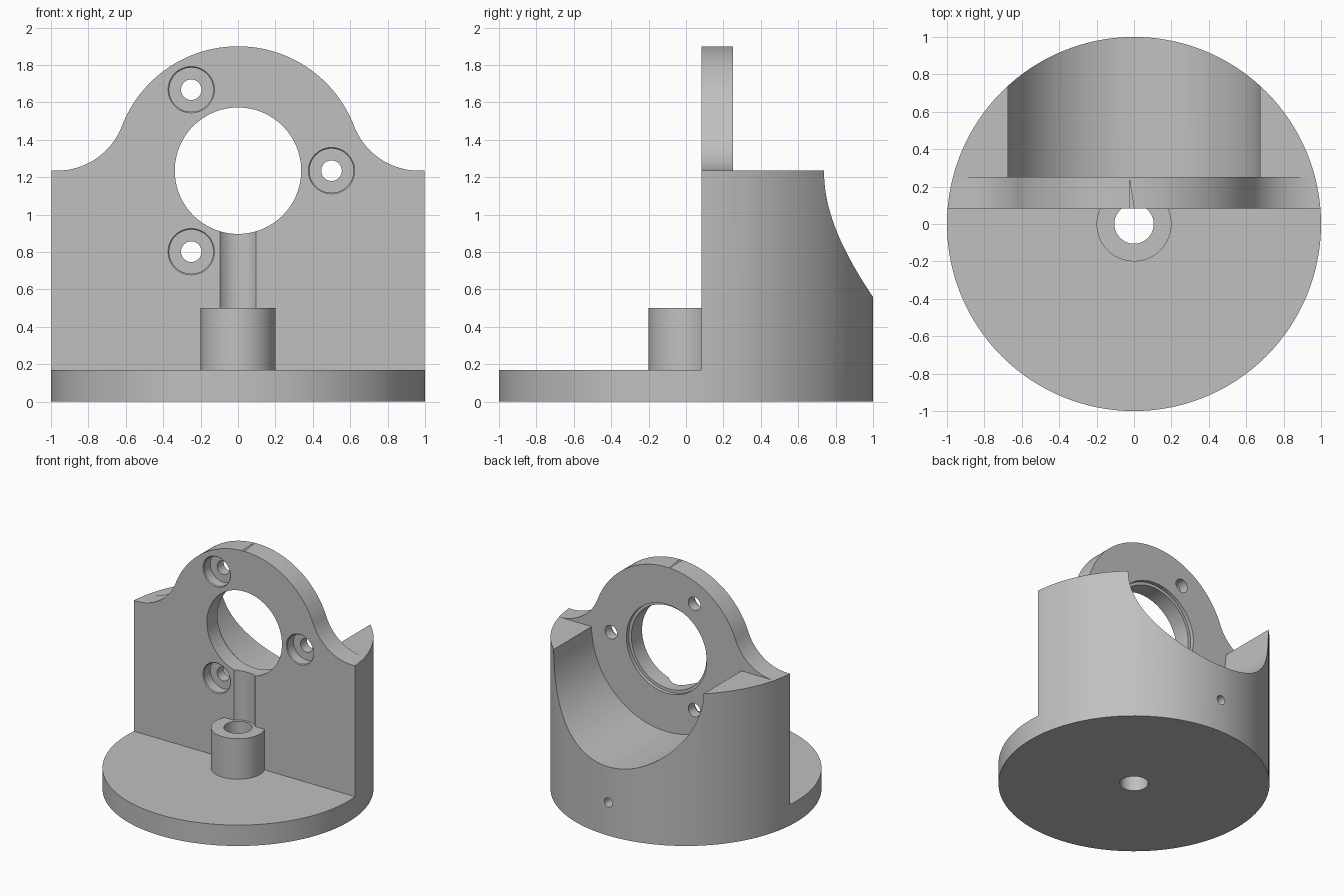
import bpy, bmesh, math
from mathutils import Matrix, Vector

if "Cube" in bpy.data.objects:
    bpy.data.objects.remove(bpy.data.objects["Cube"], do_unlink=True)

AXIS_Z = 1.235            # height of the main bore
FRONT, BACK = 0.083, 0.25  # faces of the mounting plate

grey = bpy.data.materials.new("plain grey")
grey.use_nodes = True
colour = (0.53, 0.53, 0.53, 1)
grey.diffuse_color = colour
grey.node_tree.nodes["Principled BSDF"].inputs["Base Color"].default_value = colour


def finish(bm, name):
    bmesh.ops.recalc_face_normals(bm, faces=bm.faces[:])
    mesh = bpy.data.meshes.new(name)
    bm.to_mesh(mesh)
    bm.free()
    mesh.materials.append(grey)
    obj = bpy.data.objects.new(name, mesh)
    bpy.context.collection.objects.link(obj)
    return obj


def rod(name, start, end, radius, end_radius=None, sides=64):
    """Cylinder or cone between two points."""
    a, b = Vector(start), Vector(end)
    d = b - a
    turn = Matrix.Rotation(-math.pi / 2, 4, "X") if abs(d.y) > abs(d.z) else Matrix()
    bm = bmesh.new()
    bmesh.ops.create_cone(bm, cap_ends=True, segments=sides, radius1=radius,
                          radius2=end_radius or radius, depth=d.length,
                          matrix=Matrix.Translation((a + b) / 2) @ turn)
    return finish(bm, name)


def box(name, low, high):
    low, high = Vector(low), Vector(high)
    bm = bmesh.new()
    bmesh.ops.create_cube(bm, size=1, matrix=Matrix.Translation((low + high) / 2)
                          @ Matrix.Diagonal((*(high - low), 1)))
    return finish(bm, name)


def combine(target, other, operation="DIFFERENCE"):
    mod = target.modifiers.new("shape", "BOOLEAN")
    mod.object, mod.operation, mod.solver = other, operation, "EXACT"
    bpy.context.view_layer.objects.active = target
    bpy.ops.object.modifier_apply(modifier=mod.name)
    bpy.data.objects.remove(other, do_unlink=True)


def silhouette():
    """Round head with concave fillets running out to flat shoulders."""
    head, run = 0.665, 0.968
    fillet = (run ** 2 - head ** 2) / (2 * head)
    touch = math.atan2(fillet, run)
    half = [(1.2, -0.2), (1.2, AXIS_Z)]
    for i in range(25):
        a = -math.pi / 2 - (math.pi / 2 - touch) * i / 24
        half.append((run + fillet * math.cos(a), AXIS_Z + fillet + fillet * math.sin(a)))
    for i in range(1, 33):
        a = touch + (math.pi / 2 - touch) * i / 32
        half.append((head * math.cos(a), AXIS_Z + head * math.sin(a)))
    outline = half + [(-x, z) for x, z in reversed(half[:-1])]
    bm = bmesh.new()
    face = bm.faces.new([bm.verts.new((x, -1.2, z)) for x, z in outline])
    out = bmesh.ops.extrude_face_region(bm, geom=[face])
    bmesh.ops.translate(bm, vec=(0, 2.4, 0),
                        verts=[v for v in out["geom"] if isinstance(v, bmesh.types.BMVert)])
    return finish(bm, "silhouette")


# Round base and half-round body with its upright plate
mount = rod("motor_mount", (0, 0, 0), (0, 0, 2), 1, sides=128)
combine(mount, silhouette(), "INTERSECT")
combine(mount, box("front_space", (-1.2, -1.2, 0.17), (1.2, FRONT, 2.2)))
combine(mount, box("back_space", (-1.2, BACK, AXIS_Z), (1.2, 1.2, 2.2)))
combine(mount, rod("cradle", (0, BACK, AXIS_Z), (0, 1.2, AXIS_Z), 0.675, sides=128))

# Boss, groove and vertical shaft hole
combine(mount, rod("boss", (0, 0, 0.1), (0, 0, 0.5), 0.2), "UNION")
combine(mount, rod("groove", (0, 0, 0.5), (0, 0, 1.2), 0.127))
combine(mount, rod("shaft_hole", (0, 0, -0.1), (0, 0, 1.1), 0.105))

# Main bore with a shallow recess behind it
combine(mount, rod("bore", (0, -0.1, AXIS_Z), (0, 0.4, AXIS_Z), 0.338, sides=96))
combine(mount, rod("recess", (0, BACK - 0.03, AXIS_Z), (0, 0.4, AXIS_Z), 0.362, sides=96))

# Three counterbored screw holes around the bore
for i in range(3):
    a = i * math.tau / 3
    x, z = 0.5 * math.cos(a), AXIS_Z + 0.5 * math.sin(a)
    combine(mount, rod("screw_hole", (x, 0, z), (x, 0.3, z), 0.055, sides=32))
    combine(mount, rod("counterbore", (x, 0, z), (x, FRONT + 0.085, z), 0.118, sides=48))
    combine(mount, rod("rim", (x, FRONT - 0.006, z), (x, FRONT + 0.006, z), 0.13, 0.118, 48))

# Set screw hole from the back into the shaft hole
combine(mount, rod("set_screw_hole", (0, 0.05, 0.27), (0, 1.2, 0.27), 0.037, sides=32))

bpy.ops.object.select_all(action="DESELECT")
mount.select_set(True)
bpy.context.view_layer.objects.active = mount
bpy.ops.object.shade_smooth_by_angle(angle=math.radians(30))
